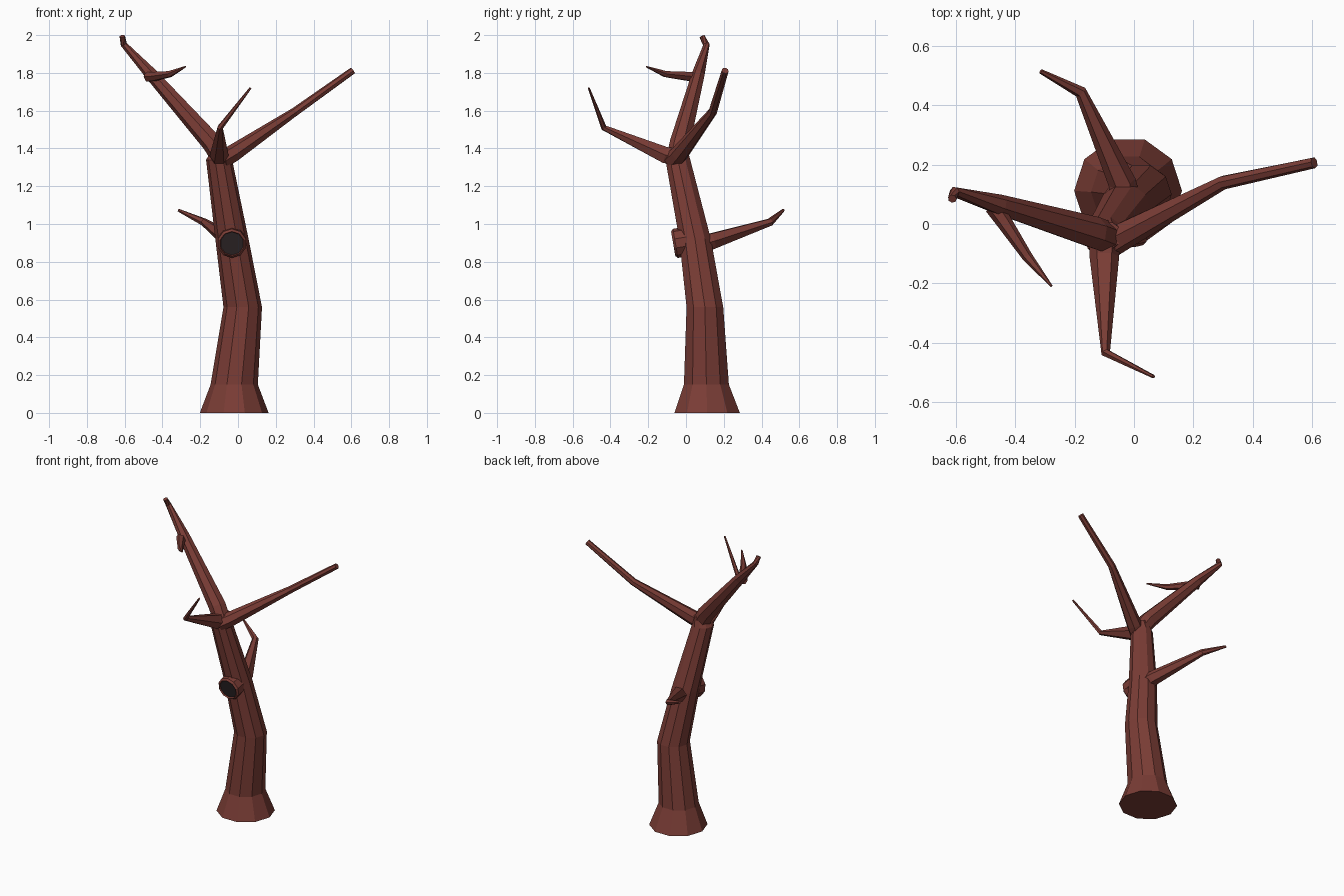
import bpy, bmesh, math
from mathutils import Vector

if "Cube" in bpy.data.objects:
    bpy.data.objects.remove(bpy.data.objects["Cube"])


def material(name, col):
    m = bpy.data.materials.new(name)
    m.diffuse_color = (*col, 1)
    m.use_nodes = True
    m.node_tree.nodes["Principled BSDF"].inputs["Base Color"].default_value = m.diffuse_color
    return m


bark = material("bark brown", (0.195, 0.046, 0.036))
dark = material("hollow black", (0.024, 0.017, 0.018))


def finish(name, bm, mats):
    bmesh.ops.recalc_face_normals(bm, faces=bm.faces[:])
    me = bpy.data.meshes.new(name)
    bm.to_mesh(me)
    bm.free()
    for m in mats:
        me.materials.append(m)
    ob = bpy.data.objects.new(name, me)
    bpy.context.collection.objects.link(ob)
    return ob


def tube(name, rings, sides, level=False):
    """Skin rings of (x, y, z, radius); level keeps every ring horizontal."""
    bm = bmesh.new()
    pts = [Vector(r[:3]) for r in rings]
    loops = []
    for i, p in enumerate(pts):
        if level:
            u, v = Vector((1, 0, 0)), Vector((0, 1, 0))
        else:
            t = Vector()
            if i > 0:
                t += (p - pts[i - 1]).normalized()
            if i < len(pts) - 1:
                t += (pts[i + 1] - p).normalized()
            t.normalize()
            u = t.cross(Vector((0, 0, 1))).normalized()
            v = u.cross(t)
        loops.append([bm.verts.new(p + rings[i][3] * (
            u * math.cos(2 * math.pi * k / sides) + v * math.sin(2 * math.pi * k / sides)))
            for k in range(sides)])
    for a, b in zip(loops, loops[1:]):
        for k in range(sides):
            n = (k + 1) % sides
            bm.faces.new((a[k], a[n], b[n], b[k]))
    bm.faces.new(loops[0])
    bm.faces.new(loops[-1])
    return finish(name, bm, [bark])


# Leaning trunk with flared foot
tube("trunk", [(-.02, .112, 0, .182), (-.02, .108, .15, .125), (.025, .1, .56, .102),
               (-.032, .048, .92, .088), (-.1, -.043, 1.34, .069), (-.088, -.038, 1.4, .046)],
     10, level=True)

# Branches
tube("left_branch", [(-.08, -.05, 1.34, .055), (-.135, -.03, 1.43, .056), (-.455, .065, 1.79, .035),
                     (-.605, .108, 1.95, .018), (-.613, .085, 1.994, .015)], 7)
tube("left_branch_twig", [(-.475, .06, 1.78, .03), (-.44, .01, 1.782, .027),
                          (-.36, -.11, 1.794, .018), (-.278, -.21, 1.833, .004)], 6)
tube("right_branch", [(-.09, -.07, 1.335, .05), (-.03, -.035, 1.37, .048),
                      (.3, .14, 1.592, .024), (.608, .207, 1.812, .019)], 7)
tube("front_branch", [(-.1, -.04, 1.355, .052), (-.1, -.11, 1.365, .05),
                      (-.095, -.435, 1.51, .016), (.066, -.515, 1.72, .006)], 6)
tube("back_branch", [(-.03, .07, .89, .056), (-.04, .14, .91, .047),
                     (-.18, .445, 1.01, .021), (-.315, .515, 1.073, .008)], 6)

# Knot hole: raised collar with a dark sunken disc
bm = bmesh.new()
n = Vector((0, -.985, -.17)).normalized()
u = Vector((1, 0, 0))
v = n.cross(u) * -1
c = Vector((-.032, -.052, .898))
profile = [(.078, -.06), (.078, .004), (.066, .016), (.062, .006)]
loops = [[bm.verts.new(c + n * d + r * (u * math.cos(math.pi * (2 * k + 1) / 10)
                                        + v * math.sin(math.pi * (2 * k + 1) / 10)))
          for k in range(10)] for r, d in profile]
for a, b in zip(loops, loops[1:]):
    for k in range(10):
        j = (k + 1) % 10
        bm.faces.new((a[k], a[j], b[j], b[k]))
bm.faces.new(loops[0])
bm.faces.new(loops[-1]).material_index = 1
finish("knot_hole", bm, [bark, dark])
